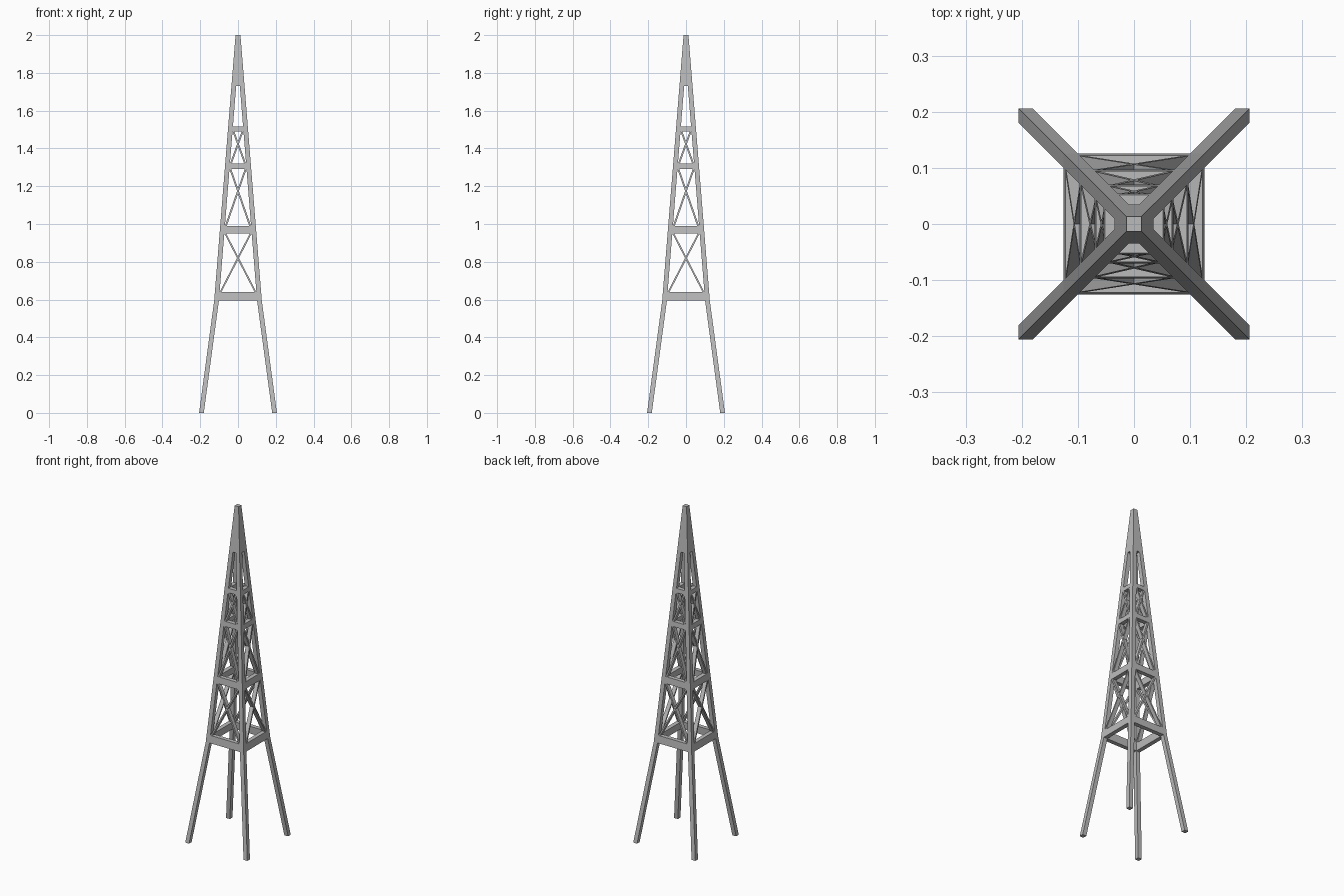
import bpy, bmesh
from mathutils import Matrix
from math import pi

cube = bpy.data.objects.get("Cube")
if cube:
    bpy.data.objects.remove(cube, do_unlink=True)

steel = bpy.data.materials.new("steel_grey")
steel.use_nodes = True
colour = (0.5, 0.5, 0.5, 1)
steel.diffuse_color = colour
steel.node_tree.nodes["Principled BSDF"].inputs["Base Color"].default_value = colour

W = 0.025          # leg and beam thickness
KNEE, CAP, TOP = 0.595, 1.73, 2.0


def reach(z):
    """Half width of the tower at a height."""
    if z < KNEE:
        return 0.206 + (0.126 - 0.206) * z / KNEE
    return 0.126 + (0.013 - 0.126) * (z - KNEE) / (TOP - KNEE)


def loft(bm, lower, upper):
    """Solid between two four-point loops."""
    a = [bm.verts.new(p) for p in lower]
    b = [bm.verts.new(p) for p in upper]
    bm.faces.new(a[::-1])
    bm.faces.new(b)
    for i in range(4):
        j = (i + 1) % 4
        bm.faces.new((a[i], a[j], b[j], b[i]))


def rect(x0, x1, y0, y1, z):
    return [(x0, y0, z), (x1, y0, z), (x1, y1, z), (x0, y1, z)]


def finish(bm, name, turns=1):
    """Repeat the part around the tower and make the object."""
    original = bm.verts[:] + bm.edges[:] + bm.faces[:]
    for k in range(1, turns):
        copy = bmesh.ops.duplicate(bm, geom=original)["geom"]
        verts = [v for v in copy if isinstance(v, bmesh.types.BMVert)]
        bmesh.ops.rotate(bm, verts=verts, matrix=Matrix.Rotation(k * pi / 2, 3, 'Z'))
    bmesh.ops.recalc_face_normals(bm, faces=bm.faces)
    mesh = bpy.data.meshes.new(name)
    bm.to_mesh(mesh)
    bm.free()
    mesh.materials.append(steel)
    obj = bpy.data.objects.new(name, mesh)
    bpy.context.collection.objects.link(obj)


# Corner legs: splayed below the knee, slimmer taper above
for name, z0, z1 in (("lower_legs", 0, KNEE), ("upper_legs", KNEE, CAP)):
    bm = bmesh.new()
    a, b = reach(z0), reach(z1)
    loft(bm, rect(a - W, a, a - W, a, z0), rect(b - W, b, b - W, b, z1))
    finish(bm, name, 4)

# Solid tapered spire
bm = bmesh.new()
a, b = reach(CAP), reach(TOP)
loft(bm, rect(-a, a, -a, a, CAP), rect(-b, b, -b, b, TOP))
finish(bm, "spire")

# Horizontal beams joining the legs at each level
bands = [(0.595, 0.64), (0.95, 0.99), (1.29, 1.32), (1.49, 1.515)]
for n, (z0, z1) in enumerate(bands):
    bm = bmesh.new()
    loops = []
    for z in (z0, z1):
        r = reach(z)
        loops.append(rect(W - r, r - W, -r, W - r, z))
    loft(bm, *loops)
    finish(bm, f"beam_ring_{n + 1}", 4)

# Crossed braces between the beams, as deep as the beams
for n in range(len(bands) - 1):
    z0, z1 = bands[n][1], bands[n + 1][0]
    a, b = reach(z0), reach(z1)
    half = 0.005
    bm = bmesh.new()
    for side in (-1, 1):
        x0, x1 = side * (a - W - half), -side * (b - W - half)
        loft(bm, rect(x0 - half, x0 + half, -a + 0.001, W - a, z0),
             rect(x1 - half, x1 + half, -b + 0.001, W - b, z1))
    finish(bm, f"cross_braces_{n + 1}", 4)
